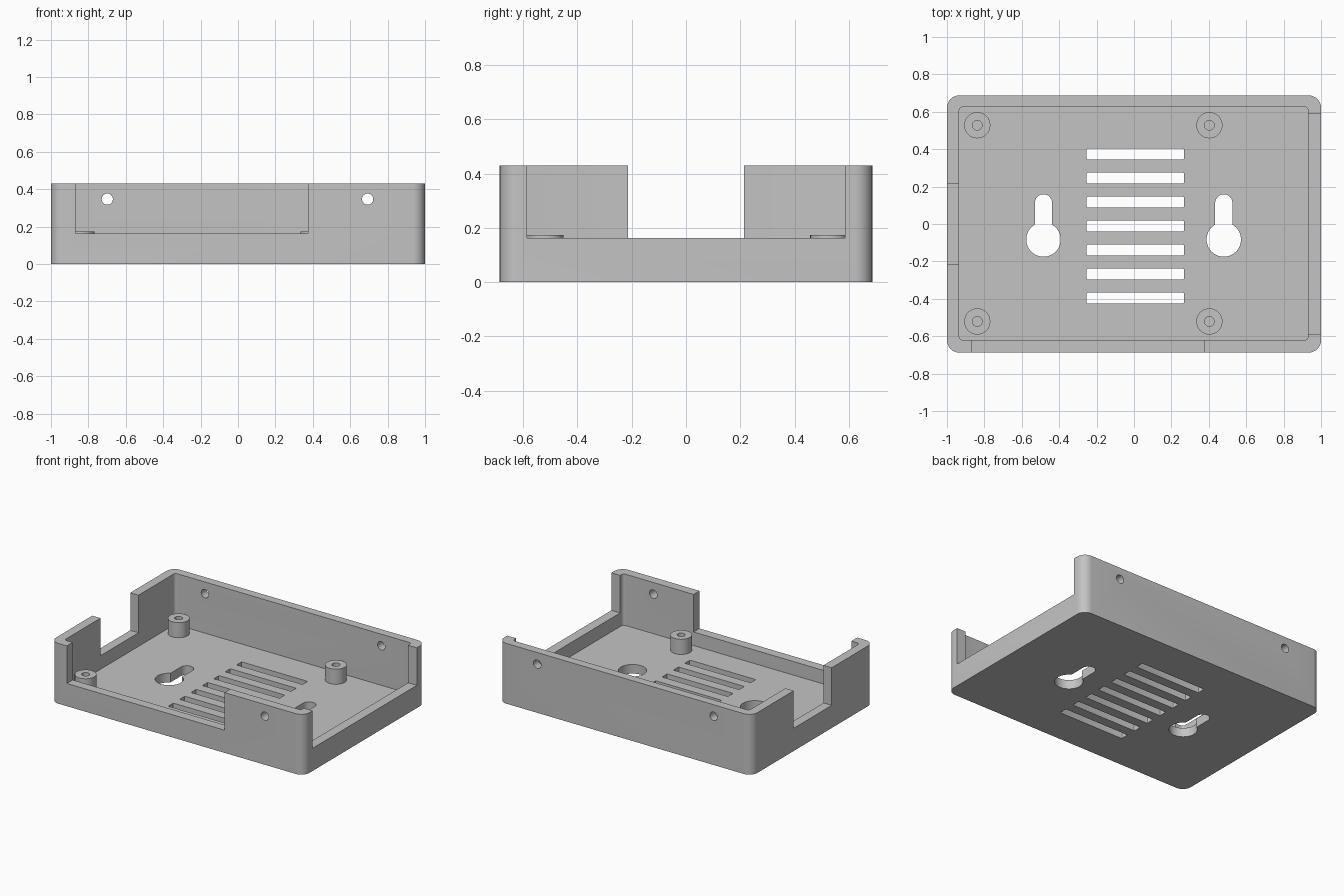
import bpy, bmesh
from math import pi, sin, cos, asin, radians

if "Cube" in bpy.data.objects:
    bpy.data.objects.remove(bpy.data.objects["Cube"], do_unlink=True)

HEIGHT, FLOOR, SILL = 0.43, 0.065, 0.162

grey = bpy.data.materials.new("light_grey_plastic")
grey.use_nodes = True
colour = (0.55, 0.55, 0.55, 1)
grey.diffuse_color = colour
grey.node_tree.nodes["Principled BSDF"].inputs["Base Color"].default_value = colour


def arc(cx, cy, r, a0, a1, n):
    return [(cx + r * cos(a0 + (a1 - a0) * i / n),
             cy + r * sin(a0 + (a1 - a0) * i / n)) for i in range(n + 1)]


def rounded_rect(x0, x1, y0, y1, r, n=8):
    corners = [(x1 - r, y1 - r), (x0 + r, y1 - r), (x0 + r, y0 + r), (x1 - r, y0 + r)]
    return [p for i, (cx, cy) in enumerate(corners)
            for p in arc(cx, cy, r, i * pi / 2, (i + 1) * pi / 2, n)]


def rect(x0, x1, y0, y1):
    return [(x0, y0), (x1, y0), (x1, y1), (x0, y1)]


def prism(name, outline, z0, z1):
    """Extrude a flat outline upward into a solid."""
    bm = bmesh.new()
    face = bm.faces.new([bm.verts.new((x, y, z0)) for x, y in outline])
    top = bmesh.ops.extrude_face_region(bm, geom=[face])["geom"]
    bmesh.ops.translate(bm, vec=(0, 0, z1 - z0),
                        verts=[v for v in top if isinstance(v, bmesh.types.BMVert)])
    bmesh.ops.recalc_face_normals(bm, faces=bm.faces)
    return finish(name, bm)


def finish(name, bm):
    mesh = bpy.data.meshes.new(name)
    bm.to_mesh(mesh)
    bm.free()
    mesh.materials.append(grey)
    obj = bpy.data.objects.new(name, mesh)
    bpy.context.collection.objects.link(obj)
    return obj


def smooth(obj):
    bpy.ops.object.select_all(action="DESELECT")
    obj.select_set(True)
    bpy.context.view_layer.objects.active = obj
    bpy.ops.object.shade_smooth_by_angle(angle=radians(30))


# Solid tray block
tray = prism("tray", rounded_rect(-1, 1, -0.687, 0.687, 0.065), 0, HEIGHT)

# Inner cavity and the three wall openings
cutters = [
    prism("cavity_cutter", rounded_rect(-0.935, 0.931, -0.621, 0.626, 0.02, 5), FLOOR, 0.6),
    prism("front_opening_cutter", rect(-0.87, 0.375, -0.8, -0.61), SILL, 0.6),
    prism("left_opening_cutter", rect(0.92, 1.1, -0.587, 0.587), SILL, 0.6),
    prism("right_opening_cutter", rect(-1.1, -0.92, -0.214, 0.214), SILL, 0.6),
]

# Vent slots
for i in range(7):
    y = 0.374 - i * 0.1284
    cutters.append(prism("vent_cutter", rounded_rect(-0.253, 0.267, y - 0.029, y + 0.029, 0.006, 3),
                         -0.1, 0.15))

# Keyhole hanging slots
for x in (-0.484, 0.48):
    a = asin(0.046 / 0.092)
    outline = arc(x, 0.113, 0.046, 0, pi, 16)
    outline += arc(x, -0.083, 0.092, pi / 2 + a, 2.5 * pi - a, 36)
    cutters.append(prism("keyhole_cutter", outline, -0.1, 0.15))

# Screw holes through front and back walls
for x in (-0.699, 0.693):
    hole = prism("screw_hole_cutter", arc(0, 0, 0.03, 0, 2 * pi * 23 / 24, 23), -0.8, 0.8)
    hole.rotation_euler.x = pi / 2
    hole.location = (x, 0, 0.347)
    cutters.append(hole)

# Cut everything, then bake the result
for cutter in cutters:
    cutter.hide_render = True
    mod = tray.modifiers.new("cut", "BOOLEAN")
    mod.operation = "DIFFERENCE"
    mod.solver = "EXACT"
    mod.object = cutter
bpy.context.view_layer.update()
baked = bpy.data.meshes.new_from_object(
    tray.evaluated_get(bpy.context.evaluated_depsgraph_get()))
tray.modifiers.clear()
tray.data = baked
for cutter in cutters:
    bpy.data.objects.remove(cutter, do_unlink=True)
smooth(tray)

# Hollow mounting posts on the floor
for side, x in (("right", -0.838), ("left", 0.403)):
    for end, y in (("front", -0.521), ("back", 0.528)):
        bm = bmesh.new()
        n = 32
        rings = [[bm.verts.new((r * cos(2 * pi * i / n), r * sin(2 * pi * i / n), z))
                  for i in range(n)]
                 for r, z in ((0.07, FLOOR - 0.005), (0.07, 0.173),
                              (0.026, 0.173), (0.026, FLOOR - 0.005))]
        for k in range(4):
            low, high = rings[k], rings[(k + 1) % 4]
            for i in range(n):
                j = (i + 1) % n
                bm.faces.new((low[i], low[j], high[j], high[i]))
        post = finish(f"{end}_{side}_post", bm)
        post.location = (x, y, 0)
        smooth(post)
